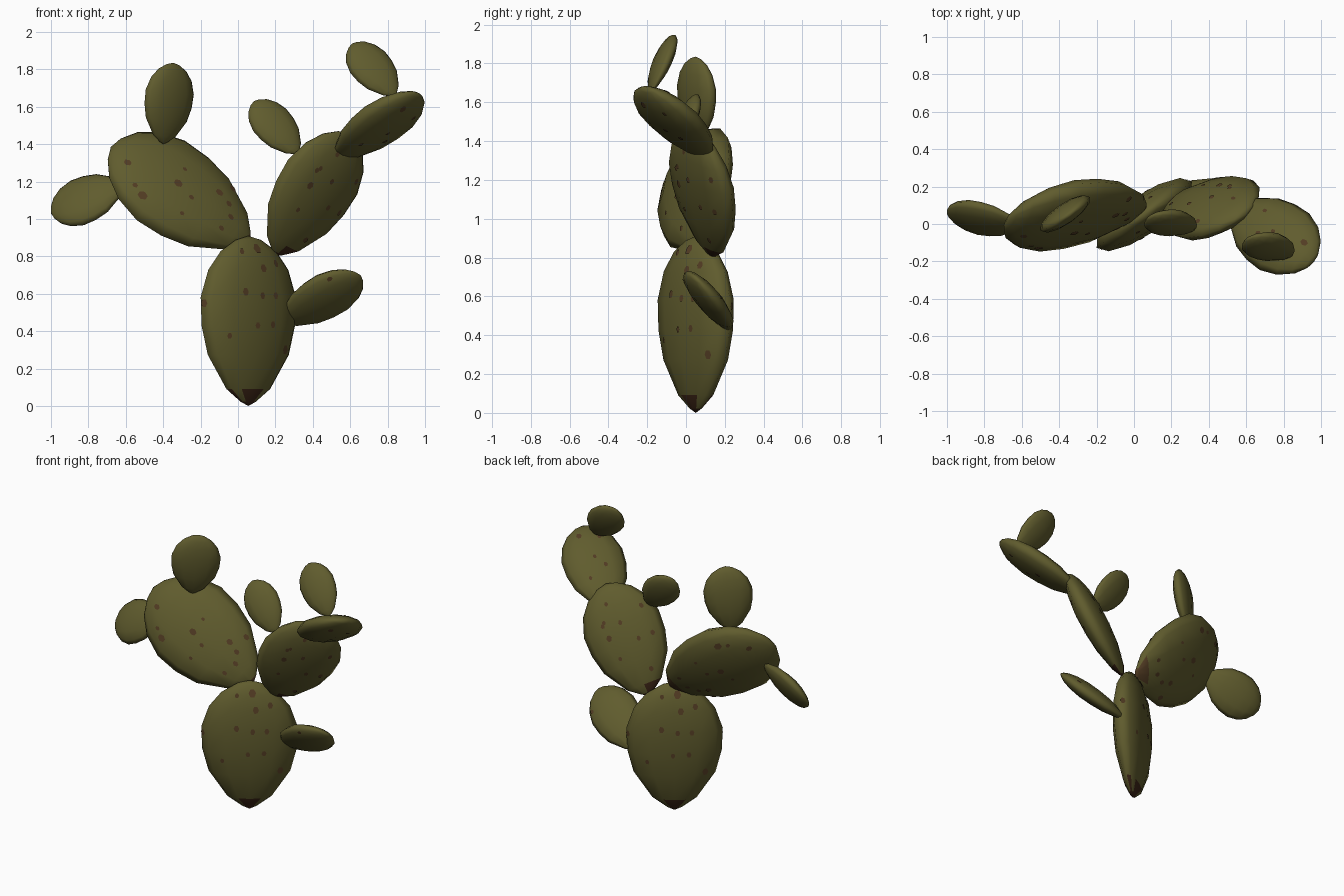
import bpy, bmesh, math
from mathutils import Vector
from mathutils.bvhtree import BVHTree

if "Cube" in bpy.data.objects:
    bpy.data.objects.remove(bpy.data.objects["Cube"])


def material(name, rgb):
    m = bpy.data.materials.new(name)
    m.diffuse_color = (*rgb, 1)
    m.use_nodes = True
    m.node_tree.nodes["Principled BSDF"].inputs["Base Color"].default_value = m.diffuse_color
    return m


GREEN = material("olive_green", (0.117, 0.107, 0.027))
BROWN = material("scar_brown", (0.085, 0.045, 0.017))
DARK = material("root_brown", (0.045, 0.018, 0.008))

# Egg outline of a pad: fraction along its length, fraction of its half width
PROFILE = [(0.025, 0.16), (0.1, 0.46), (0.3, 0.85), (0.47, 0.98),
           (0.64, 1.0), (0.8, 0.84), (0.91, 0.58), (0.975, 0.27)]
SIDES = 12


def make_object(name, bm, mats):
    me = bpy.data.meshes.new(name)
    bm.to_mesh(me)
    bm.free()
    for m in mats:
        me.materials.append(m)
    ob = bpy.data.objects.new(name, me)
    bpy.context.collection.objects.link(ob)
    return ob


def scar_plate(bm, tree, p, out, u, r):
    """Thin six-sided plate lying on the surface below p."""
    hit, nor, _i, _d = tree.ray_cast(p + out * 0.5, -out)
    if hit is None:
        return
    e1 = u.cross(nor).normalized()
    e2 = nor.cross(e1)
    ring = []
    for i in range(6):
        a = math.pi * i / 3
        ring.append(bm.verts.new(hit + nor * 0.004 + e1 * math.cos(a) * r
                                 + e2 * math.sin(a) * r * 1.25))
    bm.faces.new(ring)


def pad(name, base, tip, across, half_w, half_t, foot=None, foot_sides=(),
        scars=(), from_top=False):
    """Flattened egg from base to tip, broad along 'across'."""
    base, tip = Vector(base), Vector(tip)
    length = (tip - base).length
    u = (tip - base).normalized()
    v = Vector(across)
    v = (v - u * v.dot(u)).normalized()
    n = u.cross(v)
    bm = bmesh.new()
    rings = []
    for t, r in PROFILE:
        ring = []
        for i in range(SIDES):
            a = 2 * math.pi * i / SIDES
            ring.append(bm.verts.new(base + u * t * length
                                     + v * math.cos(a) * r * half_w
                                     + n * math.sin(a) * r * half_t))
        rings.append(ring)
    low, high = bm.verts.new(base), bm.verts.new(tip)
    for i in range(SIDES):
        j = (i + 1) % SIDES
        f = bm.faces.new((low, rings[0][j], rings[0][i]))
        f.material_index = 1 if foot else 0
        bm.faces.new((high, rings[-1][i], rings[-1][j]))
        for k in range(len(rings) - 1):
            f = bm.faces.new((rings[k][i], rings[k][j],
                              rings[k + 1][j], rings[k + 1][i]))
            # Scarred foot on part of the lowest band
            if foot and k == 0 and i in foot_sides:
                f.material_index = 1
    bmesh.ops.recalc_face_normals(bm, faces=bm.faces[:])
    tree = BVHTree.FromBMesh(bm)
    ob = make_object(name, bm, [GREEN, foot or BROWN])
    ob.data.shade_smooth()

    # Scars are placed in the front (or top) view and repeated on the
    # other face by a half turn about the pad's axis
    if not scars:
        return
    bs = bmesh.new()
    for a, b, r in scars:
        if from_top:
            start, ray = Vector((a, b, 5)), Vector((0, 0, -1))
        else:
            start, ray = Vector((a, -5, b)), Vector((0, 1, 0))
        hit = tree.ray_cast(start, ray)[0]
        if hit is None:
            continue
        d = hit - base
        along, w = d.dot(u), d.dot(v)
        out = n if d.dot(n) > 0 else -n
        scar_plate(bs, tree, base + u * along + v * w, out, u, r)
        scar_plate(bs, tree, base + u * along - v * w, -out, u, r)
    make_object(name + "_scars", bs, [BROWN])


# Main pads
pad("trunk_pad", (0.055, 0.05, 0.0), (0.055, 0.05, 0.91), (0.82, 0.57, 0),
    0.31, 0.104, DARK, (0, 2, 3, 6, 8, 9),
    [(0.04, 0.61, 0.018), (0.13, 0.59, 0.016), (0.2, 0.59, 0.016),
     (0.135, 0.735, 0.02), (0.1, 0.84, 0.024), (0.105, 0.43, 0.015),
     (-0.045, 0.375, 0.014), (0.185, 0.435, 0.016), (0.25, 0.3, 0.021),
     (-0.18, 0.55, 0.018), (0.02, 0.825, 0.014), (0.2, 0.76, 0.018)])
pad("left_large_pad", (0.065, 0.085, 0.885), (-0.68, 0.02, 1.385), (0.46, 0.57, 0.68),
    0.302, 0.104, BROWN, (1, 2, 3),
    [(-0.32, 1.19, 0.021), (-0.51, 1.125, 0.023), (-0.55, 1.18, 0.013),
     (-0.25, 1.115, 0.013), (-0.1, 1.14, 0.019), (-0.04, 1.01, 0.016),
     (-0.285, 1.265, 0.011), (-0.05, 1.08, 0.016), (-0.09, 0.95, 0.014),
     (-0.3, 1.03, 0.011), (-0.59, 1.3, 0.018), (-0.03, 1.16, 0.018)])
pad("right_large_pad", (0.2, 0.13, 0.805), (0.595, 0.05, 1.46), (0.69, 0.6, -0.4),
    0.258, 0.085, DARK, (3, 4, 5, 9, 10, 11),
    [(0.53, 1.345, 0.013), (0.42, 1.26, 0.013), (0.385, 1.18, 0.018),
     (0.54, 1.035, 0.015), (0.48, 1.06, 0.014), (0.44, 1.27, 0.012),
     (0.63, 1.2, 0.015), (0.36, 0.89, 0.015), (0.25, 1.3, 0.016),
     (0.5, 1.2, 0.014), (0.32, 1.05, 0.012)])
pad("right_upper_pad", (0.53, 0.1, 1.315), (0.96, -0.205, 1.675), (0.67, 0.73, -0.13),
    0.203, 0.073, None, (),
    [(0.665, -0.05, 0.014), (0.745, -0.04, 0.012), (0.91, -0.1, 0.018),
     (0.7, 0.07, 0.012), (0.8, -0.17, 0.012)], True)

# Small outer pads
pad("left_side_pad", (-0.61, 0.0, 1.185), (-1.0, 0.055, 1.03), (-0.33, 0.57, 0.75),
    0.15, 0.05)
pad("left_top_pad", (-0.4, 0.06, 1.4), (-0.345, 0.05, 1.835), (0.82, 0.57, 0),
    0.158, 0.052)
pad("middle_top_pad", (0.32, -0.035, 1.35), (0.085, 0.04, 1.63), (0.72, 0.42, 0.5),
    0.118, 0.042)
pad("right_top_pad", (0.84, -0.175, 1.66), (0.61, -0.075, 1.938), (0.72, 0.42, 0.5),
    0.12, 0.042)
pad("low_side_pad", (0.235, 0.2, 0.445), (0.655, 0.045, 0.7), (0.566, 0.616, -0.51),
    0.16, 0.055, None, (), [(0.49, 0.68, 0.013)])
